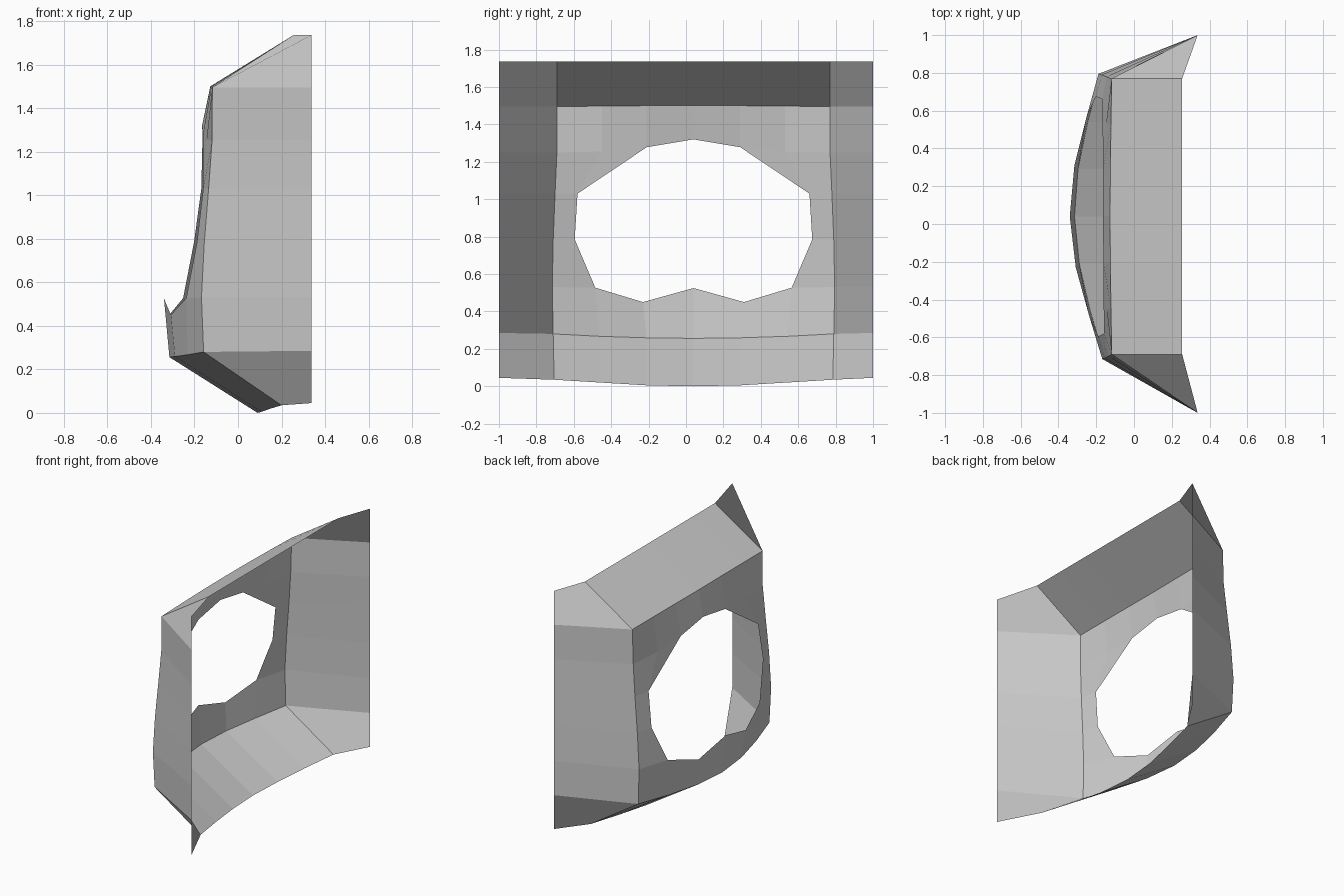
import bpy, bmesh
from mathutils import Vector

cube = bpy.data.objects.get("Cube")
if cube:
    bpy.data.objects.remove(cube)

grey = bpy.data.materials.new("plain grey")
grey.use_nodes = True
colour = (0.6, 0.6, 0.6, 1)
grey.diffuse_color = colour
grey.node_tree.nodes["Principled BSDF"].inputs["Base Color"].default_value = colour

MID_Y = 0.04                      # the opening sits a little off centre
INSIDE = Vector((0.4, MID_Y, 0.85))


def place(p, side):
    """Turn (x, distance from middle, z) into a point on one side."""
    x, u, z = p
    skew = 0.0135 * max(0, min(1, (1.5 - z) / 0.9)) if z > 0.1 else 0
    return (x - skew * side * u, MID_Y + side * u, z)


def sheet(name, polygons):
    """One flat-shaded sheet from lists of points, facing outwards."""
    bm = bmesh.new()
    for points in polygons:
        bm.faces.new([bm.verts.new(p) for p in points])
    bmesh.ops.remove_doubles(bm, verts=bm.verts, dist=0.0005)
    bm.normal_update()
    for f in bm.faces:
        if f.normal.dot(f.calc_center_median() - INSIDE) < 0:
            f.normal_flip()
    mesh = bpy.data.meshes.new(name)
    bm.to_mesh(mesh)
    bm.free()
    mesh.materials.append(grey)
    obj = bpy.data.objects.new(name, mesh)
    bpy.context.collection.objects.link(obj)


def strip(a, b):
    return [[a[i], a[i + 1], b[i + 1], b[i]] for i in range(len(a) - 1)]


def both_sides(polygons):
    return [[place(p, s) for p in poly] for s in (1, -1) for poly in polygons]


# Shared edges, from the middle outwards or from the bottom upwards
top = [(-0.127, 0, 1.5), (-0.125, 0.25, 1.5), (-0.122, 0.49, 1.498), (-0.118, 0.73, 1.495)]
low = [(-0.315, 0, 0.256), (-0.293, 0.25, 0.259), (-0.238, 0.5, 0.267), (-0.168, 0.75, 0.28)]
edge = [low[-1], (-0.178, 0.755, 0.53), (-0.163, 0.75, 0.78),
        (-0.14, 0.74, 1.03), (-0.122, 0.73, 1.25), top[-1]]
hole = [(-0.34, 0, 0.525), (-0.312, 0.27, 0.45), (-0.245, 0.525, 0.527),
        (-0.195, 0.635, 0.785), (-0.164, 0.62, 1.03), (-0.162, 0.25, 1.278), (-0.165, 0, 1.32)]
shoulder = (-0.146, 0.49, 1.255)

# Curved face around the open hole
face = strip(low[:3], hole[:3])
face += [[low[2], low[3], edge[1], hole[2]]]
face += strip(hole[2:5], edge[1:4])
face += [[hole[4], edge[3], edge[4], shoulder],
         [hole[4], shoulder, hole[5]],
         [shoulder, edge[4], top[3], top[2]],
         [hole[5], shoulder, top[2], top[1]],
         [hole[6], hole[5], top[1], top[0]]]
sheet("face_panel", both_sides(face))

# Sloping top and curved underside
back_top = [(0.255, p[1], 1.735) for p in top]
sheet("top_panel", both_sides(strip(top, back_top)))
back_low = [(0.09, 0, 0), (0.108, 0.25, 0.005), (0.15, 0.5, 0.02), (0.2, 0.745, 0.035)]
sheet("bottom_panel", both_sides(strip(low, back_low)))

# Flared side flanges with their corners
inner = [back_low[-1]] + edge + [back_top[-1]]
heights = [0.045, 0.285, 0.53, 0.78, 1.03, 1.25, 1.495, 1.735]
for side, name in ((-1, "front_flange"), (1, "back_flange")):
    rim = [(0.337, side, z) for z in heights]
    sheet(name, strip([place(p, side) for p in inner], rim))
